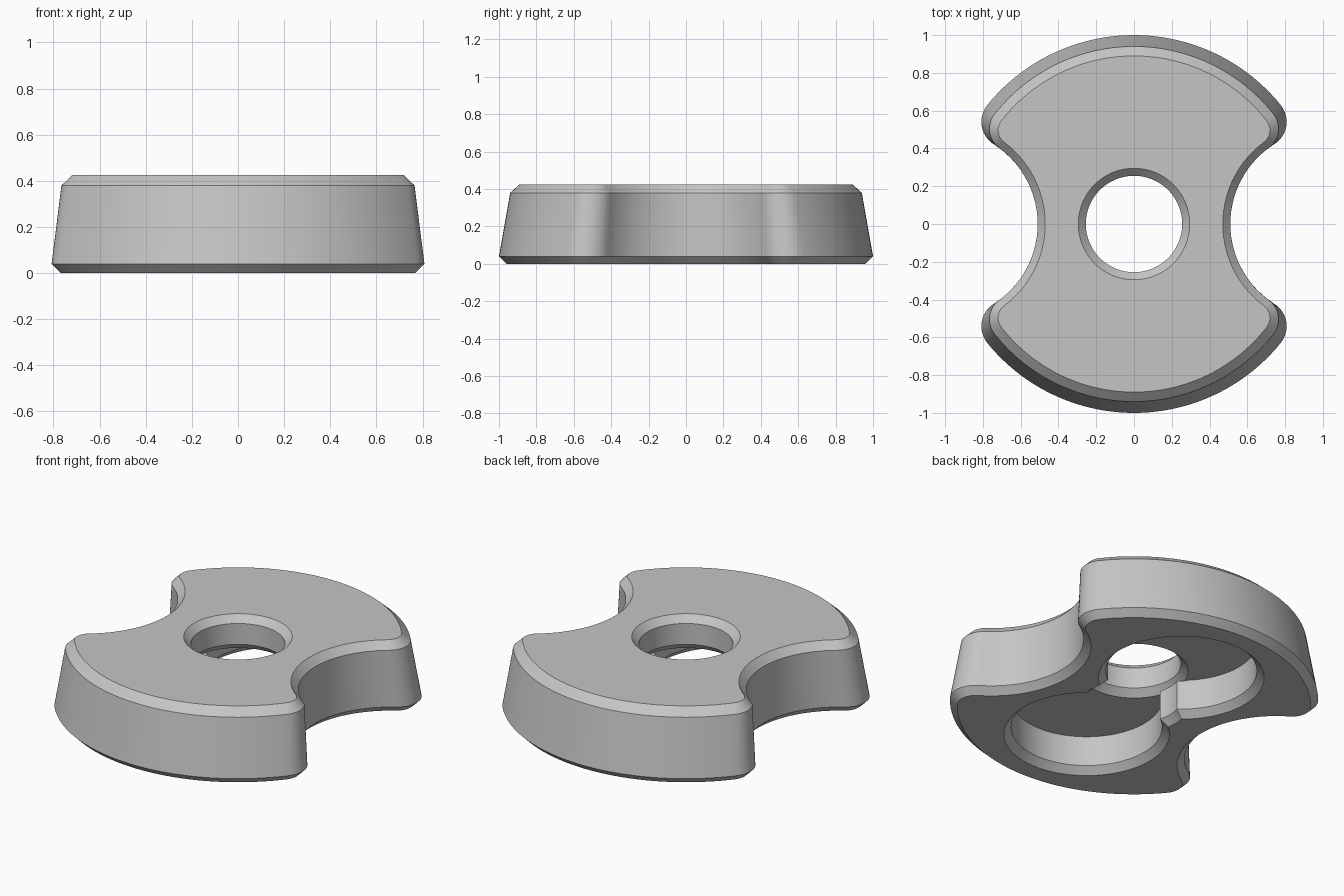
import bpy, bmesh, math

if "Cube" in bpy.data.objects:
    bpy.data.objects.remove(bpy.data.objects["Cube"], do_unlink=True)

gray = bpy.data.materials.new("plain_gray")
gray.use_nodes = True
gray.diffuse_color = (0.56, 0.56, 0.56, 1)
gray.node_tree.nodes["Principled BSDF"].inputs["Base Color"].default_value = (0.56, 0.56, 0.56, 1)

HEIGHT = 0.425
NOTCH_X = 1.01      # centre of the side notches


def arc(cx, cy, r, a0, a1, n):
    return [(cx + r * math.cos(a0 + (a1 - a0) * i / n),
             cy + r * math.sin(a0 + (a1 - a0) * i / n)) for i in range(n + 1)]


def outline(rim, notch, fillet):
    """Disc with two side notches; corners rounded by tangent fillets."""
    d1, d2 = rim - fillet, notch + fillet
    cx = (d1 ** 2 - d2 ** 2 + NOTCH_X ** 2) / (2 * NOTCH_X)
    cy = math.sqrt(d1 ** 2 - cx ** 2)
    tip = math.atan2(cy, cx)
    quarter = arc(NOTCH_X, 0, notch, math.pi, math.atan2(cy, cx - NOTCH_X), 16)
    quarter += arc(cx, cy, fillet, math.atan2(-cy, NOTCH_X - cx), tip, 12)[1:]
    quarter += arc(0, 0, rim, tip, math.pi / 2, 24)[1:]
    half = quarter + [(-x, y) for x, y in quarter[-2::-1]]
    return half + [(x, -y) for x, y in half[-2:0:-1]]


def loft(name, rings):
    """Skin a stack of (points, z) rings and cap both ends."""
    bm = bmesh.new()
    loops = [[bm.verts.new((x, y, z)) for x, y in pts] for pts, z in rings]
    n = len(loops[0])
    for low, high in zip(loops, loops[1:]):
        for i in range(n):
            j = (i + 1) % n
            bm.faces.new((low[i], low[j], high[j], high[i]))
    bm.faces.new(loops[0][::-1])
    bm.faces.new(loops[-1])
    bmesh.ops.recalc_face_normals(bm, faces=bm.faces)
    mesh = bpy.data.meshes.new(name)
    bm.to_mesh(mesh)
    bm.free()
    mesh.materials.append(gray)
    obj = bpy.data.objects.new(name, mesh)
    bpy.context.collection.objects.link(obj)
    return obj


def round_cutter(name, y, profile):
    return loft(name, [(arc(0, y, r, 0, math.tau, 96)[:-1], z) for r, z in profile])


# Body: bottom chamfer, drafted wall, top chamfer
body = loft("notched_knob", [
    (outline(0.96, 0.54, 0.10), 0),
    (outline(1.00, 0.50, 0.14), 0.04),
    (outline(0.94, 0.50, 0.125), 0.38),
    (outline(0.89, 0.54, 0.08), HEIGHT),
])

# Cutters: two chamfered pockets underneath, and the chamfered centre hole
pocket = [(0.47, -0.02), (0.41, 0.04), (0.41, 0.22)]
hole = [(0.315, -0.02), (0.255, 0.04), (0.255, HEIGHT - 0.04), (0.315, HEIGHT + 0.02)]
cutters = [
    round_cutter("front_pocket_cutter", -0.4, pocket),
    round_cutter("back_pocket_cutter", 0.4, pocket),
    round_cutter("hole_cutter", 0, hole),
    round_cutter("hole_inner_chamfer_cutter", 0, [(0.3, 0.215), (0.235, 0.28)]),
]
bpy.context.view_layer.objects.active = body
for cutter in cutters:
    mod = body.modifiers.new(cutter.name, "BOOLEAN")
    mod.operation = "DIFFERENCE"
    mod.solver = "EXACT"
    mod.object = cutter
    bpy.ops.object.modifier_apply(modifier=mod.name)
    bpy.data.objects.remove(cutter, do_unlink=True)

# Smooth curved walls, crisp chamfer edges
bpy.ops.object.select_all(action="DESELECT")
body.select_set(True)
bpy.ops.object.shade_smooth_by_angle(angle=math.radians(25))
